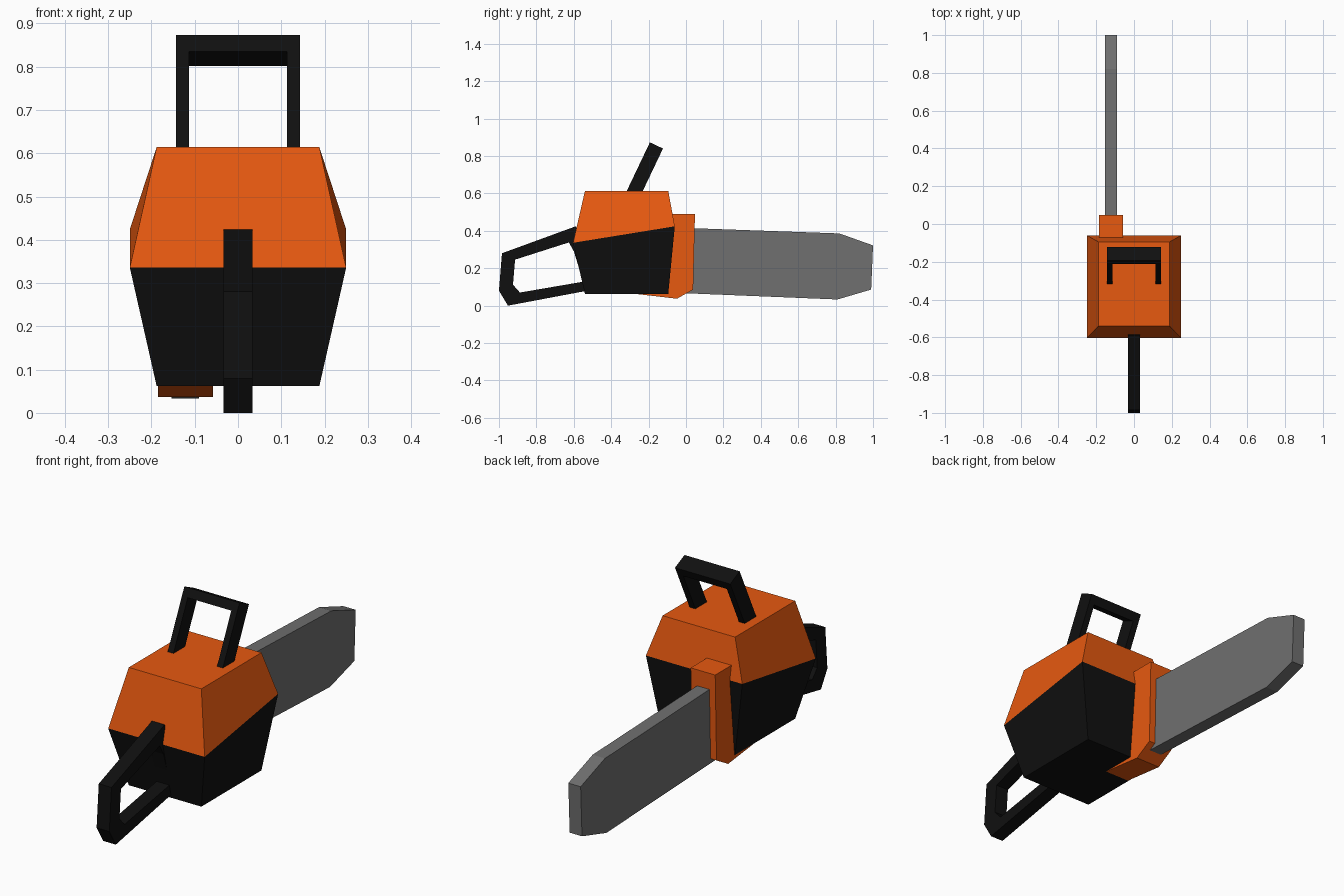
import bpy, bmesh
from mathutils import Vector

old = bpy.data.objects.get("Cube")
if old:
    bpy.data.objects.remove(old, do_unlink=True)


def material(name, rgb):
    m = bpy.data.materials.new(name)
    m.use_nodes = True
    col = (*rgb, 1)
    m.diffuse_color = col
    m.node_tree.nodes["Principled BSDF"].inputs["Base Color"].default_value = col
    return m


orange = material("orange plastic", (0.8, 0.1, 0.005))
black = material("black plastic", (0.005, 0.005, 0.005))
grey = material("grey steel", (0.16, 0.16, 0.16))


def finish(bm, name, *mats):
    bmesh.ops.recalc_face_normals(bm, faces=bm.faces)
    me = bpy.data.meshes.new(name)
    bm.to_mesh(me)
    bm.free()
    for m in mats:
        me.materials.append(m)
    ob = bpy.data.objects.new(name, me)
    bpy.context.collection.objects.link(ob)
    return ob


def plate(name, profile, x0, x1, mat):
    """Extrude a side profile of (y, z) points from x0 to x1."""
    bm = bmesh.new()
    face = bm.faces.new([bm.verts.new((x0, y, z)) for y, z in profile])
    ext = bmesh.ops.extrude_face_region(bm, geom=[face])
    verts = [v for v in ext["geom"] if isinstance(v, bmesh.types.BMVert)]
    bmesh.ops.translate(bm, verts=verts, vec=(x1 - x0, 0, 0))
    return finish(bm, name, mat)


def frame(name, outer, inner, depth, mat, closed):
    """Bar of rectangular section between two matching 3D paths."""
    bm = bmesh.new()
    rings = []
    for o, i in zip(outer, inner):
        o, i = Vector(o), Vector(i)
        rings.append([bm.verts.new(p) for p in (o, i, i + depth, o + depth)])
    pairs = list(zip(rings, rings[1:]))
    if closed:
        pairs.append((rings[-1], rings[0]))
    else:
        bm.faces.new(rings[0])
        bm.faces.new(rings[-1])
    for a, b in pairs:
        for k in range(4):
            n = (k + 1) % 4
            bm.faces.new((a[k], a[n], b[n], b[k]))
    return finish(bm, name, mat)


# Engine body: three rings, with a sloping widest ring
bm = bmesh.new()
rings = []
for w, y0, z0, y1, z1 in ((0.188, -0.54, 0.062, -0.095, 0.062),
                          (0.25, -0.604, 0.336, -0.06, 0.424),
                          (0.188, -0.54, 0.614, -0.095, 0.614)):
    rings.append([bm.verts.new(p) for p in
                  ((-w, y0, z0), (w, y0, z0), (w, y1, z1), (-w, y1, z1))])
bm.faces.new(rings[0])
bm.faces.new(rings[2]).material_index = 1
for level, (a, b) in enumerate(zip(rings, rings[1:])):
    for k in range(4):
        n = (k + 1) % 4
        bm.faces.new((a[k], a[n], b[n], b[k])).material_index = level
finish(bm, "engine_body", black, orange)

# Bar cover beside the body
plate("bar_cover", [(-0.075, 0.49), (0.048, 0.49), (0.038, 0.086),
                    (-0.048, 0.037), (-0.28, 0.064), (-0.12, 0.2)],
      -0.185, -0.058, orange)

# Cutting bar
plate("cutting_bar", [(-0.02, 0.416), (0.82, 0.386), (1.0, 0.322),
                      (0.99, 0.086), (0.81, 0.033), (-0.02, 0.067)],
      -0.154, -0.09, grey)

# Rear handle loop
outer = [(-0.59, 0.424), (-0.984, 0.28), (-1.0, 0.08), (-0.952, 0.0),
         (-0.5, 0.085), (-0.52, 0.3)]
inner = [(-0.626, 0.338), (-0.914, 0.246), (-0.925, 0.112), (-0.888, 0.07),
         (-0.55, 0.128), (-0.599, 0.289)]
half = 0.033
frame("rear_handle", [(-half, y, z) for y, z in outer],
      [(-half, y, z) for y, z in inner], Vector((2 * half, 0, 0)), black, True)

# Top handle: leaning square arch
top = Vector((0, -0.193, 0.873))
down = Vector((0, -0.43, -0.903))
across = Vector((0, 0.07, -0.033))


def arch(w, drop):
    foot, head = top + down * 0.33, top + down * drop
    return [p + Vector((s * w, 0, 0)) for s, p in
            ((-1, foot), (-1, head), (1, head), (1, foot))]


frame("top_handle", arch(0.143, 0), arch(0.113, 0.042), across, black, False)
